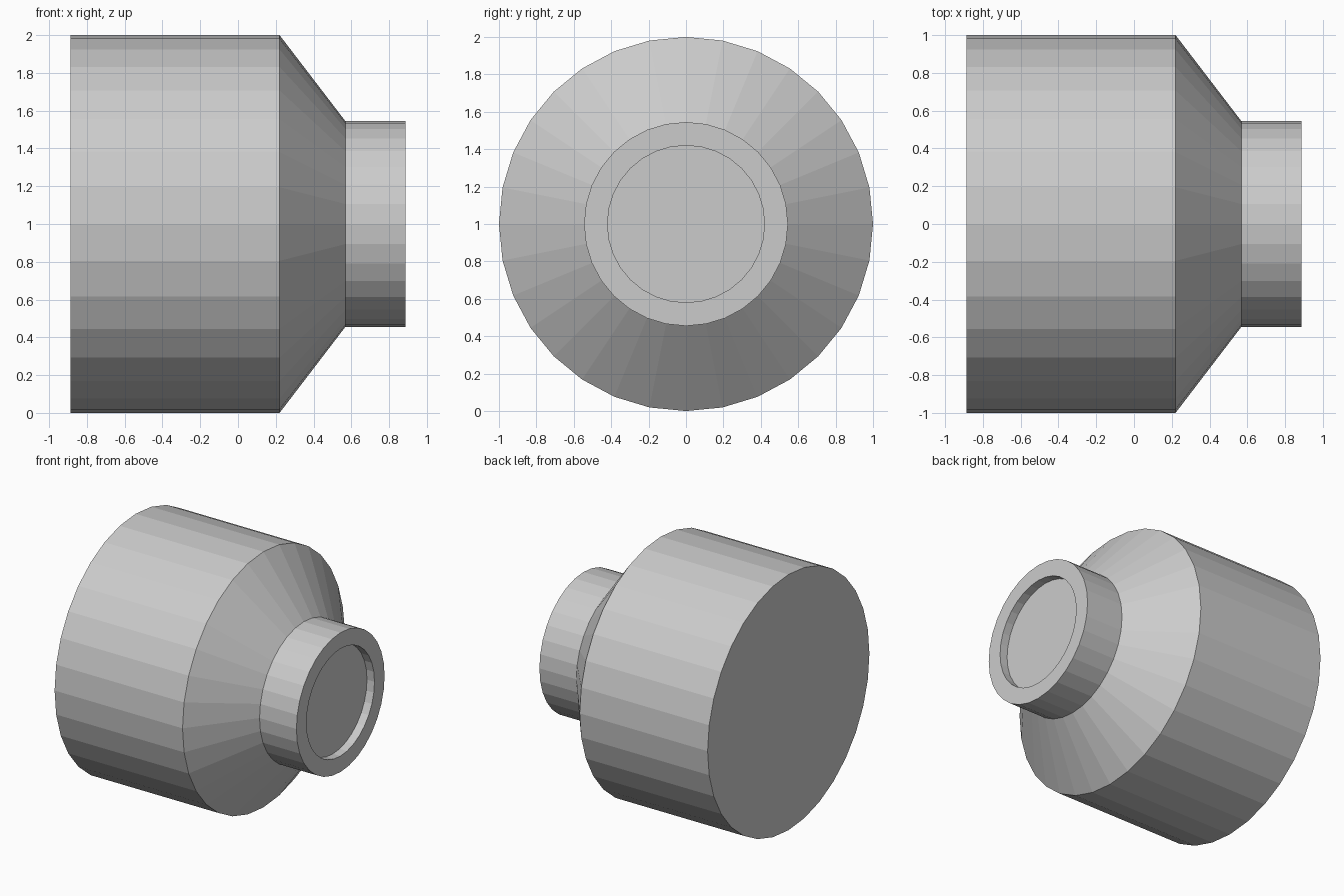
import bpy, bmesh
from math import cos, sin, tau

if "Cube" in bpy.data.objects:
    bpy.data.objects.remove(bpy.data.objects["Cube"])

SIDES = 32

def lathe(name, profile):
    """Revolve (x, radius) points round the x axis and cap both ends."""
    bm = bmesh.new()
    rings = []
    for x, r in profile:
        rings.append([bm.verts.new((x, r * sin(tau * i / SIDES), 1 + r * cos(tau * i / SIDES)))
                      for i in range(SIDES)])
    for a, b in zip(rings, rings[1:]):
        for i in range(SIDES):
            j = (i + 1) % SIDES
            bm.faces.new((a[i], a[j], b[j], b[i]))
    bm.faces.new(rings[0])
    bm.faces.new(rings[-1])
    bmesh.ops.recalc_face_normals(bm, faces=bm.faces)
    mesh = bpy.data.meshes.new(name)
    bm.to_mesh(mesh)
    bm.free()
    obj = bpy.data.objects.new(name, mesh)
    bpy.context.collection.objects.link(obj)
    return obj

# Drum, tapered shoulder, neck, rim and shallow recess in one closed shell
lathe("stepped_housing", [
    (-0.887, 1.0),
    (0.22, 1.0),
    (0.568, 0.545),
    (0.887, 0.545),
    (0.887, 0.42),
    (0.822, 0.42),
])
